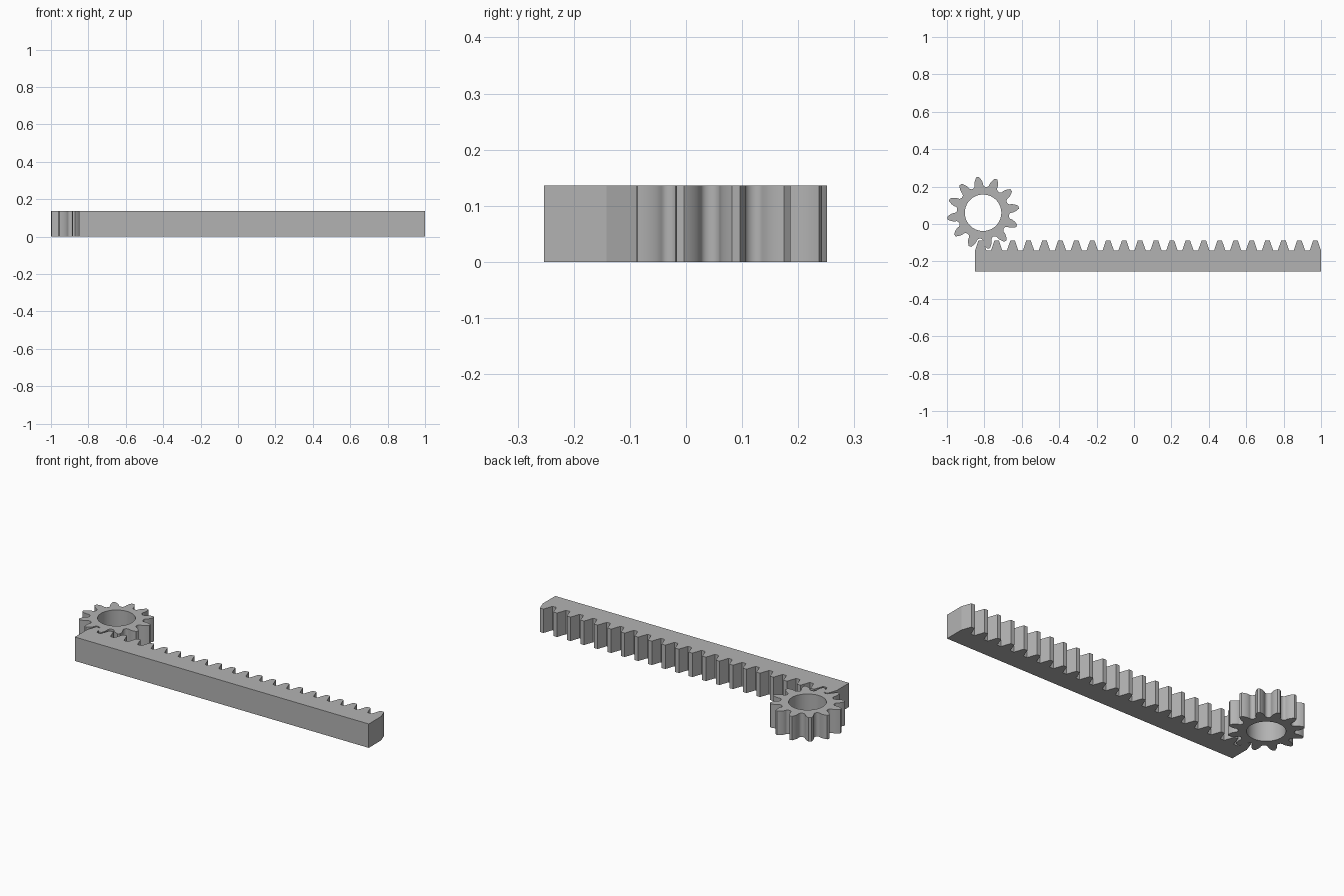
import bpy, bmesh, math

if "Cube" in bpy.data.objects:
    bpy.data.objects.remove(bpy.data.objects["Cube"])

H = 0.136                      # thickness of both parts

steel = bpy.data.materials.new("grey steel")
steel.diffuse_color = (0.45, 0.45, 0.45, 1)
steel.use_nodes = True
steel.node_tree.nodes["Principled BSDF"].inputs["Base Color"].default_value = steel.diffuse_color


def extrude_loops(name, loops, smooth=False):
    """Fill closed outlines (outer + holes) and extrude them up to H."""
    bm = bmesh.new()
    edges = []
    for loop in loops:
        vs = [bm.verts.new((x, y, 0)) for x, y in loop]
        edges += [bm.edges.new((vs[i - 1], vs[i])) for i in range(len(vs))]
    bmesh.ops.triangle_fill(bm, edges=edges, use_beauty=True, use_dissolve=False)
    out = bmesh.ops.extrude_face_region(bm, geom=bm.faces[:], use_keep_orig=True)
    top = [g for g in out["geom"] if isinstance(g, bmesh.types.BMVert)]
    bmesh.ops.translate(bm, verts=top, vec=(0, 0, H))
    bmesh.ops.recalc_face_normals(bm, faces=bm.faces[:])
    me = bpy.data.meshes.new(name)
    bm.to_mesh(me)
    bm.free()
    me.materials.append(steel)
    ob = bpy.data.objects.new(name, me)
    bpy.context.collection.objects.link(ob)
    if smooth:
        bpy.ops.object.select_all(action='DESELECT')
        ob.select_set(True)
        bpy.context.view_layer.objects.active = ob
        bpy.ops.object.shade_smooth_by_angle(angle=math.radians(30))
    return ob


# Pinion gear: involute teeth with rounded roots
CX, CY, N = -0.807, 0.06, 12
PITCH_R, TIP_R, ROOT_R, HOLE_R = 0.163, 0.193, 0.139, 0.0975
BASE_R = PITCH_R * math.cos(math.radians(20))
PHASE = math.radians(8.7)


def involute(r):
    a = math.acos(min(1, BASE_R / r))
    return math.tan(a) - a


base_half = math.radians(7.7) + involute(PITCH_R)
gap_half = math.pi / N - base_half
flank = []                     # (radius, half angle) from root to tip
for i in range(7):
    t = math.pi / 2 * (1 - i / 6)
    flank.append((ROOT_R + (BASE_R - ROOT_R) * (1 - math.sin(t)),
                  base_half + gap_half * (1 - math.cos(t))))
for i in range(1, 9):
    r = BASE_R + (TIP_R - BASE_R) * i / 8
    flank.append((r, base_half - involute(r)))

outline = []
for k in range(N):
    c = PHASE + k * 2 * math.pi / N
    tooth = [(r, c - a) for r, a in flank] + [(r, c + a) for r, a in flank[:0:-1]]
    outline += [(CX + r * math.cos(a), CY + r * math.sin(a)) for r, a in tooth]
hole = [(CX + HOLE_R * math.cos(i * math.pi / 36), CY + HOLE_R * math.sin(i * math.pi / 36))
        for i in range(72)]
extrude_loops("pinion_gear", [outline, hole], smooth=True)

# Toothed rack: straight bar with trapezoid teeth, flanks flush with both ends
X0, X1, Y0, ROOT_Y, TIP_Y = -0.85, 1.0, -0.253, -0.142, -0.087
TEETH, ROOT_W, TIP_W = 22, 0.061, 0.023
step = (X1 - X0 - ROOT_W) / (TEETH - 1)
profile = [(X1, Y0), (X0, Y0)]
for k in range(TEETH):
    c = X0 + ROOT_W / 2 + k * step
    profile += [(c - ROOT_W / 2, ROOT_Y), (c - TIP_W / 2, TIP_Y),
                (c + TIP_W / 2, TIP_Y), (c + ROOT_W / 2, ROOT_Y)]
extrude_loops("toothed_rack", [profile])
